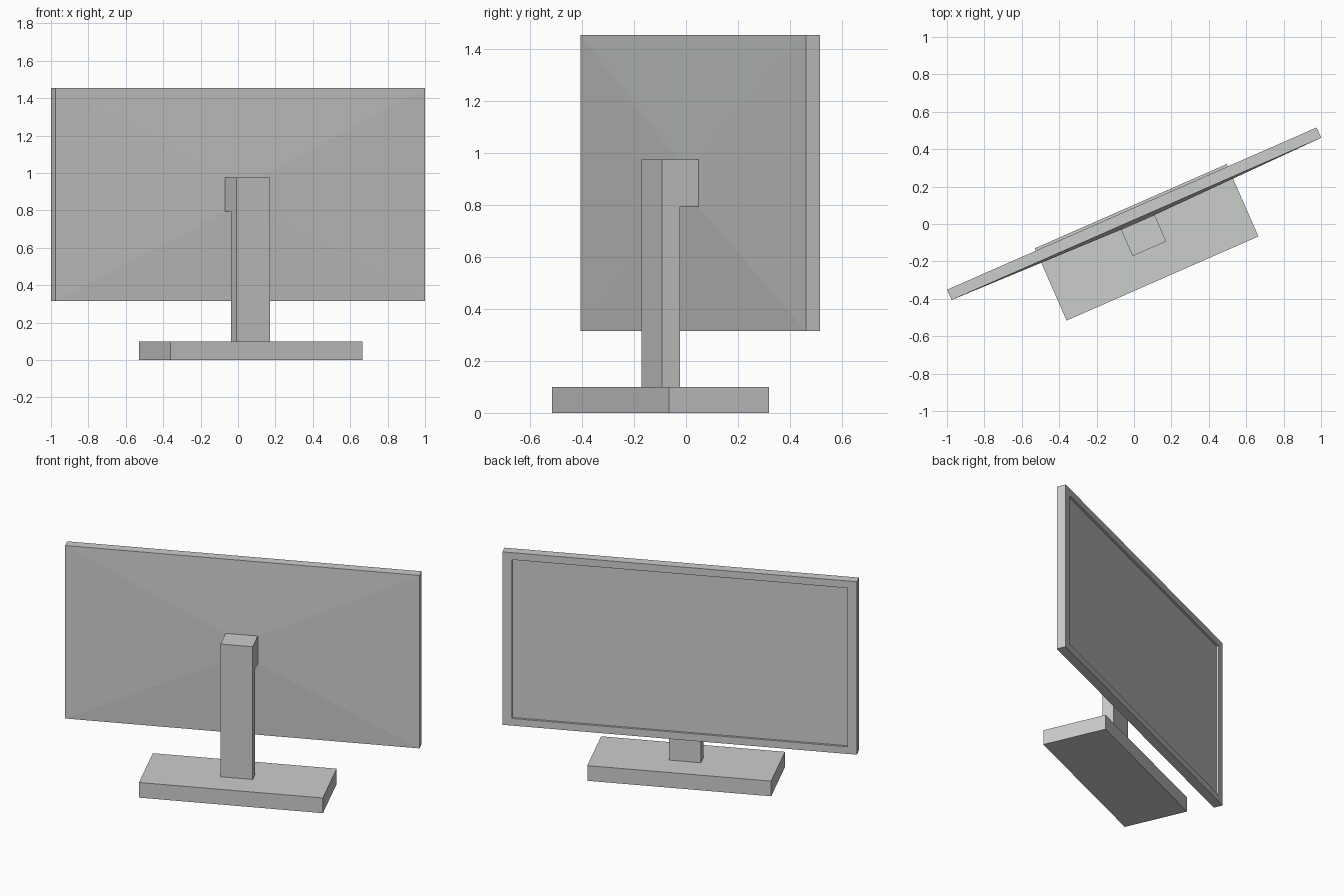
import bpy
import bmesh
import math

cube = bpy.data.objects.get("Cube")
if cube:
    bpy.data.objects.remove(cube, do_unlink=True)

TURN = math.radians(23.7)   # the whole model is swivelled about z
MID = 0.0225                # shared centre line along the width

grey = bpy.data.materials.new("plain grey")
colour = (0.6, 0.61, 0.6, 1)
grey.use_nodes = True
grey.diffuse_color = colour
grey.node_tree.nodes["Principled BSDF"].inputs["Base Color"].default_value = colour


def loft(name, rings):
    """Join rings of equal length with quads and cap both ends."""
    bm = bmesh.new()
    loops = [[bm.verts.new(p) for p in ring] for ring in rings]
    n = len(loops[0])
    for a, b in zip(loops, loops[1:]):
        for i in range(n):
            j = (i + 1) % n
            bm.faces.new((a[i], a[j], b[j], b[i]))
    bm.faces.new(loops[0])
    bm.faces.new(loops[-1])
    bmesh.ops.recalc_face_normals(bm, faces=bm.faces)
    mesh = bpy.data.meshes.new(name)
    bm.to_mesh(mesh)
    bm.free()
    mesh.materials.append(grey)
    obj = bpy.data.objects.new(name, mesh)
    obj.rotation_euler.z = TURN
    bpy.context.collection.objects.link(obj)
    return obj


def upright_rect(half_width, y, low, high):
    l, r = MID - half_width, MID + half_width
    return [(l, y, low), (r, y, low), (r, y, high), (l, y, high)]


LOW, HIGH = 0.315, 1.455            # panel height range
ARM_LOW, ARM_HIGH = 0.795, 0.975    # mounting arm height range
HALF, ARM_HALF = 1.079, 0.098
BEZEL_X, BEZEL_Z = 0.057, 0.047

# Display panel: recessed screen, bezel, thin sides, shallow pyramid rear
loft("display_panel", [
    upright_rect(HALF - BEZEL_X, 0.065, LOW + BEZEL_Z, HIGH - BEZEL_Z),
    upright_rect(HALF - BEZEL_X, 0.08, LOW + BEZEL_Z, HIGH - BEZEL_Z),
    upright_rect(HALF, 0.08, LOW, HIGH),
    upright_rect(HALF, 0.02, LOW, HIGH),
    upright_rect(ARM_HALF, 0.0, ARM_LOW, ARM_HIGH),
])

# Post with its arm: an L profile swept across the width
profile = [(-0.154, 0.1), (-0.078, 0.1), (-0.078, ARM_LOW),
           (0.0, ARM_LOW), (0.0, ARM_HIGH), (-0.154, ARM_HIGH)]
loft("stand_post", [[(MID + side * ARM_HALF, y, z) for y, z in profile]
                    for side in (-1, 1)])

# Base slab
loft("stand_base", [upright_rect(0.56, y, 0.0, 0.1) for y in (-0.328, 0.094)])
